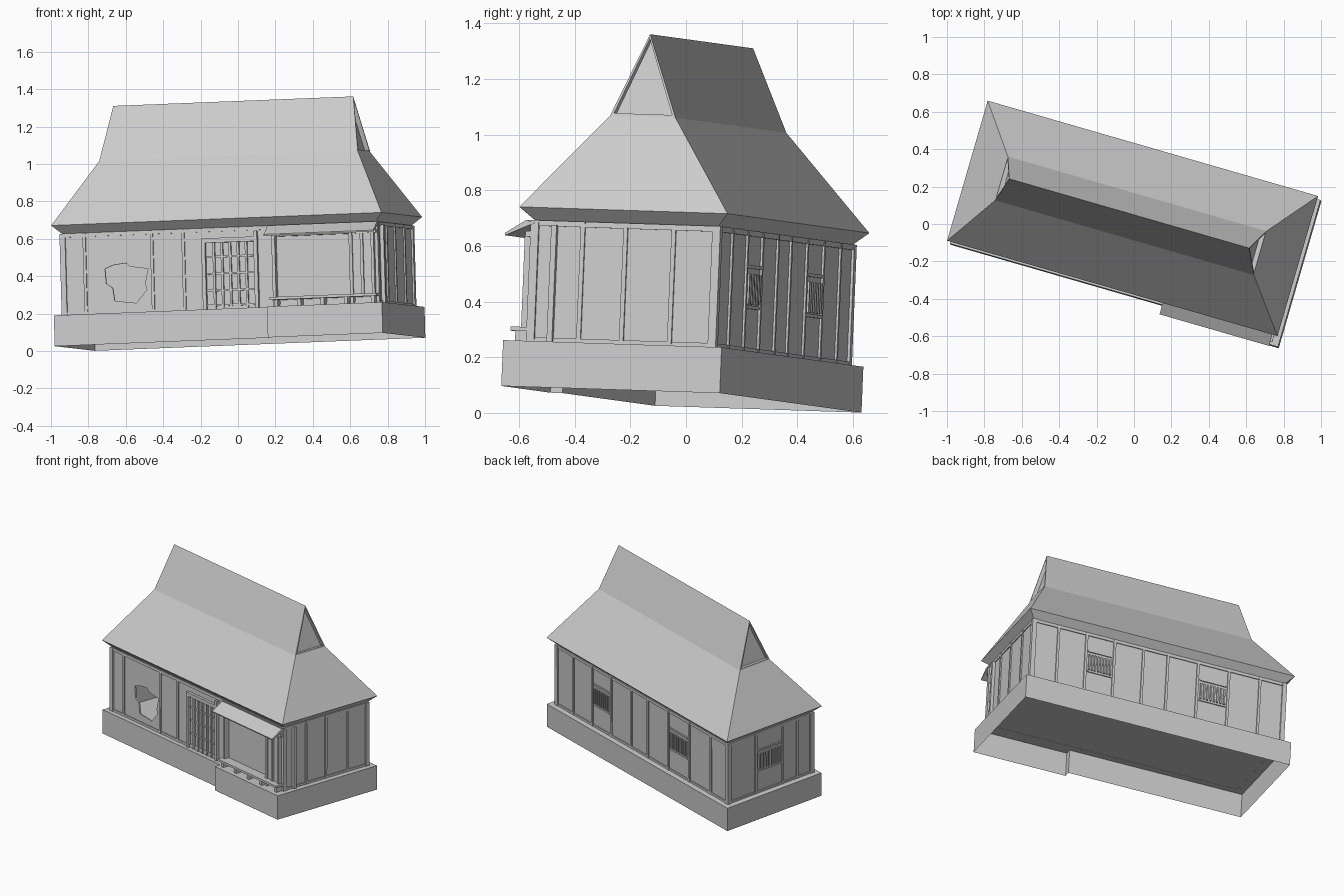
import bpy, bmesh, math
from mathutils import Matrix, Vector

if "Cube" in bpy.data.objects:
    bpy.data.objects.remove(bpy.data.objects["Cube"])

# House frame: turned about z and slightly tilted, origin at eave centre
EX = Vector((0.960, -0.277, 0.038)).normalized()
EZ = EX.cross(Vector((0.27, 0.963, -0.032))).normalized()
EY = EZ.cross(EX)
FRAME = Matrix.Translation((-0.0075, 0.03, 0.6935)) @ Matrix((EX, EY, EZ)).transposed().to_4x4()


def finish(name, bm):
    bmesh.ops.recalc_face_normals(bm, faces=bm.faces)
    me = bpy.data.meshes.new(name)
    bm.to_mesh(me)
    bm.free()
    ob = bpy.data.objects.new(name, me)
    ob.matrix_world = FRAME
    bpy.context.collection.objects.link(ob)
    return ob


def boxes(name, specs):
    """Each spec is (u0, u1, v0, v1, w0, w1) in the house frame."""
    bm = bmesh.new()
    for a, b, c, d, e, f in specs:
        m = Matrix.Translation(((a + b) / 2, (c + d) / 2, (e + f) / 2)) @ Matrix.Diagonal((b - a, d - c, f - e, 1))
        bmesh.ops.create_cube(bm, size=1, matrix=m)
    return finish(name, bm)


def prism(name, pts, vec, bottom=True):
    bm = bmesh.new()
    face = bm.faces.new([bm.verts.new(p) for p in pts])
    ext = bmesh.ops.extrude_face_region(bm, geom=[face])["geom"]
    bmesh.ops.translate(bm, vec=vec, verts=[g for g in ext if isinstance(g, bmesh.types.BMVert)])
    if not bottom and face.is_valid:
        bmesh.ops.delete(bm, geom=[face], context='FACES_ONLY')
    elif bottom and not face.is_valid:
        bm.faces.new([v for v in bm.verts][:len(pts)])
    return finish(name, bm)


# Foundation, open underneath, stepping forward under the shop
prism("foundation", [(u, v, -0.646) for u, v in
      [(-.92, .388), (-.92, -.385), (.28, -.385), (.28, -.43), (.92, -.43), (.92, .388)]],
      (0, 0, .165), bottom=False)

# Roof: tapered eave, lower skirt, knee and steep upper part
bm = bmesh.new()
rings = []
for hu, hv, w in [(.868, .338, -.05), (.92, .39, 0), (.72, .122, .345)]:
    rings.append([bm.verts.new((x * hu, y * hv, w)) for x, y in [(-1, -1), (1, -1), (1, 1), (-1, 1)]])
for lo, hi in zip(rings, rings[1:]):
    for i in range(4):
        j = (i + 1) % 4
        bm.faces.new((lo[i], lo[j], hi[j], hi[i]))
left, right = bm.verts.new((-.668, 0, .643)), bm.verts.new((.668, 0, .643))
k = rings[-1]
bm.faces.new((k[0], k[1], right, left))
bm.faces.new((k[2], k[3], left, right))
gables = [bm.faces.new((k[1], k[2], right)), bm.faces.new((k[3], k[0], left))]
bmesh.ops.recalc_face_normals(bm, faces=bm.faces)
bm.normal_update()
bmesh.ops.inset_individual(bm, faces=gables, thickness=.016)
bmesh.ops.inset_individual(bm, faces=gables, thickness=.001, depth=-.025)
finish("roof", bm)

# Walls
B, T = -.482, -.045
front = boxes("front_wall", [(-.875, .875, -.345, -.335, B, T)])
boxes("back_wall", [(-.875, .875, .335, .345, B, T)])
boxes("side_walls", [(-.875, -.865, -.345, .345, B, T), (.865, .875, -.345, .345, B, T)])

# Broken hole in the front wall
hole = [(-.64, -.24), (-.59, -.222), (-.52, -.215), (-.50, -.235), (-.40, -.25),
        (-.42, -.33), (-.41, -.36), (-.47, -.43), (-.59, -.415), (-.60, -.345), (-.635, -.32)]
cutter = prism("hole_cutter", [(u, -.38, w) for u, w in hole], (0, .08, 0))
cutter.hide_render = True
cutter.hide_viewport = True
cutter.display_type = 'WIRE'
mod = front.modifiers.new("hole", 'BOOLEAN')
mod.operation, mod.object, mod.solver = 'DIFFERENCE', cutter, 'EXACT'

# Corner posts and vertical battens
h = .008
boxes("corner_posts", [(x * .87 - .015, x * .87 + .015, y * .34 - .015, y * .34 + .015, B, T)
                       for x in (-1, 1) for y in (-1, 1)])
back_u = [.70, .505, .31, .11, -.06, -.27, -.485, -.70]
boxes("back_battens", [(u - h, u + h, .34, .353, B, T) for u in back_u])
boxes("front_battens", [(u - h, u + h, -.353, -.34, B, T) for u in (-.75, -.375, -.20)])
boxes("left_battens", [(-.883, -.87, v - h, v + h, B, T) for v in (.12, -.10, -.22)])
boxes("right_battens", [(.87, .883, v - h, v + h, B, T) for v in (-.16, 0, .18)])

# Sill and head beams around the walls
beams = []
for lo, hi in ((B, B + .016), (T - .02, T)):
    for s in (-1, 1):
        beams.append((-.88, .88, s * .345 - .006, s * .345 + .006, lo, hi))
        beams.append((s * .875 - .006, s * .875 + .006, -.345, .345, lo, hi))
boxes("wall_beams", beams)

# Barred windows on the back and the left side
bars = []
for a, b in ((.325, .49), (-.47, -.285)):
    for i in range(8):
        u = a + (b - a) * (i + .5) / 8
        bars.append((u - .005, u + .005, .34, .356, -.31, -.20))
    bars += [(a, b, .34, .352, w - .006, w + .006) for w in (-.32, -.175)]
for i in range(8):
    v = -.085 + .19 * (i + .5) / 8
    bars.append((-.886, -.87, v - .005, v + .005, -.31, -.20))
bars += [(-.882, -.87, -.09, .11, w - .006, w + .006) for w in (-.32, -.175)]
boxes("window_bars", bars)

# Lattice double door with frame
boxes("door_frame", [(-.095, -.075, -.365, -.34, B, -.10), (.195, .215, -.365, -.34, B, -.07),
                     (-.095, .215, -.365, -.34, -.125, -.10)])
boxes("door_lattice", [(u - .006, u + .006, -.357, -.34, B, -.12) for u in (-.03, .015, .06, .105, .15)]
      + [(-.08, .20, -.353, -.34, w - .005, w + .005) for w in (-.46, -.38, -.29, -.20)])

# Shop front: frame, end panel, counter and its brackets
boxes("shop_frame", [(.30, .318, -.38, -.34, -.48, -.085), (.73, .748, -.38, -.34, -.48, -.085),
                     (.30, .88, -.375, -.34, -.105, -.085)])
boxes("shop_end_panel", [(.748, .86, -.37, -.34, -.43, -.105)]
      + [(u - .008, u + .008, -.38, -.34, -.43, -.105) for u in (.80, .86)])
boxes("counter", [(.29, .885, -.415, -.34, -.445, -.43)])
boxes("counter_brackets", [(u - .01, u + .01, -.40, -.34, -.482, -.445) for u in (.32, .45, .58, .71, .86)])
boxes("side_post", [(.875, .895, -.275, -.255, B, -.06)])

# Sloping canopy above the shop
prism("canopy", [(.278, -.37, -.045), (.278, -.45, -.095), (.278, -.448, -.103), (.278, -.34, -.055)], (.61, 0, 0))
